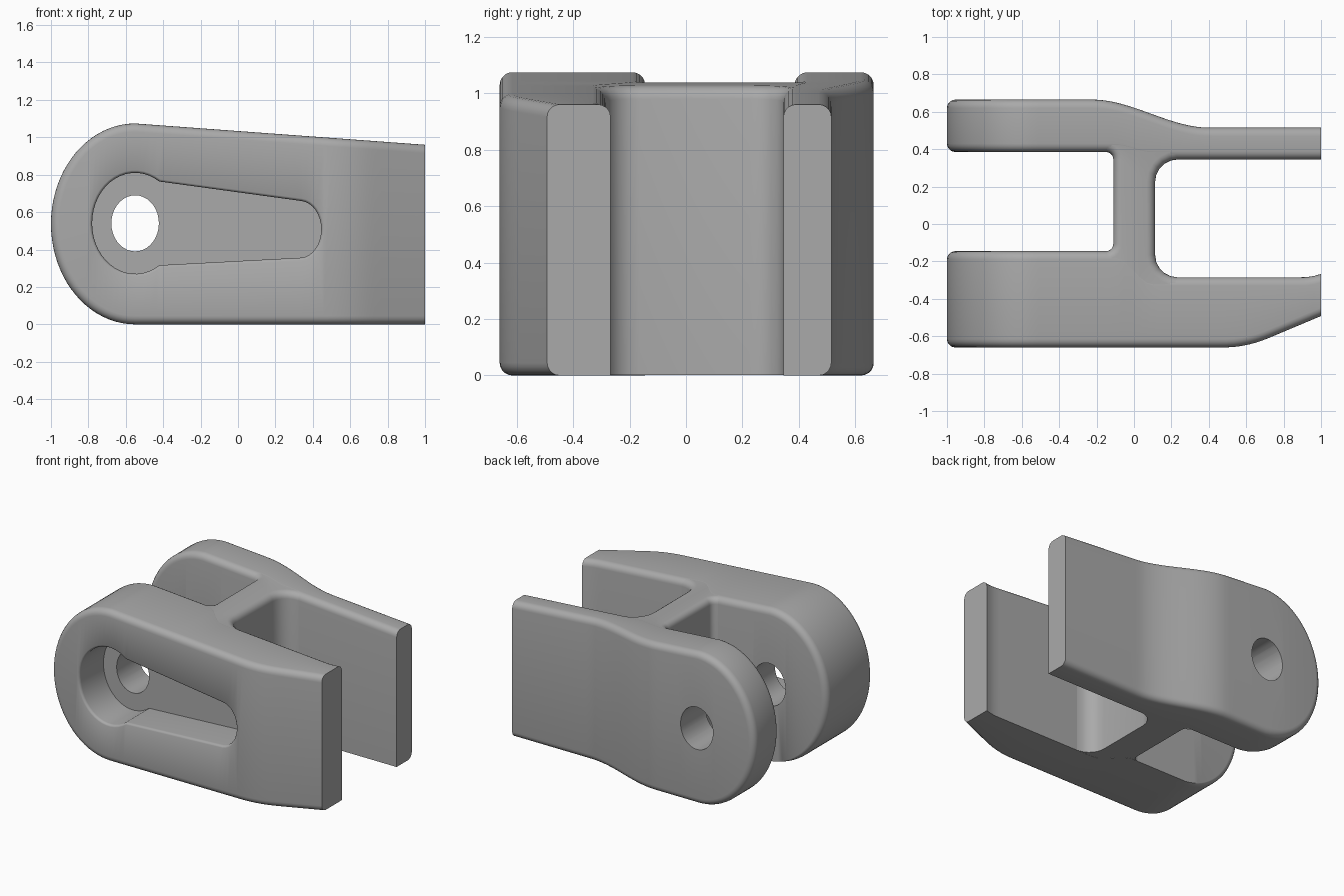
import bpy
import bmesh
from math import sin, cos, pi, radians

if "Cube" in bpy.data.objects:
    bpy.data.objects.remove(bpy.data.objects["Cube"])

grey = bpy.data.materials.new("cast grey")
grey.use_nodes = True
grey.diffuse_color = (0.4, 0.4, 0.4, 1)
grey.node_tree.nodes["Principled BSDF"].inputs["Base Color"].default_value = (0.4, 0.4, 0.4, 1)

# Shared dimensions
EYE_X, EYE_Z = -0.55, 0.537       # centre of the pin eye and rounded end
END_RX, END_RZ = 0.45, 0.537      # rounded end radii
ROUND = 0.045                     # edge rounding
STEPS = 5
QUARTER = [pi / 2 * k / STEPS for k in range(STEPS + 1)]


def top_z(x):
    return 1.074 - 0.0735 * (x - EYE_X)


def smooth(a, b, x):
    t = min(max((x - a) / (b - a), 0), 1)
    return t * t * (3 - 2 * t)


def skin(name, rings, cap_start=True, cap_end=True):
    """Bridge closed rings of points into one object."""
    bm = bmesh.new()
    loops = [[bm.verts.new(p) for p in ring] for ring in rings]
    n = len(loops[0])
    for a, b in zip(loops, loops[1:]):
        for i in range(n):
            j = (i + 1) % n
            bm.faces.new((a[i], a[j], b[j], b[i]))
    if cap_start:
        bm.faces.new(loops[0])
    if cap_end:
        bm.faces.new(loops[-1])
    bmesh.ops.remove_doubles(bm, verts=bm.verts, dist=1e-5)
    bmesh.ops.recalc_face_normals(bm, faces=bm.faces)
    mesh = bpy.data.meshes.new(name)
    bm.to_mesh(mesh)
    bm.free()
    mesh.materials.append(grey)
    obj = bpy.data.objects.new(name, mesh)
    bpy.context.collection.objects.link(obj)
    return obj


def activate(obj):
    bpy.ops.object.select_all(action='DESELECT')
    obj.select_set(True)
    bpy.context.view_layer.objects.active = obj


def cut(obj, cutter):
    activate(obj)
    mod = obj.modifiers.new("cut", 'BOOLEAN')
    mod.operation, mod.solver, mod.object = 'DIFFERENCE', 'EXACT', cutter
    bpy.ops.object.modifier_apply(modifier=mod.name)


# Side plates: rounded cross-sections lofted from the eye end to the square end
def plate(name, outer, inner):
    side = 1 if inner(0) > outer(0) else -1

    def point(column, face, in_side, theta, up, fade):
        kind, v = column
        d = ROUND * (1 - cos(theta)) * fade
        e = ROUND * (1 - sin(theta)) * in_side
        if kind == "arc":
            x = EYE_X - (END_RX - d) * cos(v)
            z = EYE_Z + up * (END_RZ - d) * sin(v)
        else:
            x = v
            z = top_z(x) - d if up > 0 else d
        return (x, face(x) + e, z)

    columns = [("arc", pi / 2 * i / 20) for i in range(21)]
    columns += [("bar", EYE_X + (1 - EYE_X) * i / 40) for i in range(1, 41)]
    rings = []
    for c in columns:
        fade = cos(c[1]) if c[0] == "arc" else 0     # inner lower edge stays crisp
        ring = [point(c, outer, side, t, 1, 1) for t in reversed(QUARTER)]
        ring += [point(c, inner, -side, t, 1, 1) for t in QUARTER]
        ring += [point(c, inner, -side, t, -1, fade) for t in reversed(QUARTER)]
        ring += [point(c, outer, side, t, -1, 1) for t in QUARTER]
        rings.append(ring)
    return skin(name, rings, cap_start=False)


def front_outer(x):
    if x < 0.48:
        return -0.66
    if x < 0.72:
        return -0.66 + 0.42 * (x - 0.48) ** 2 / 0.48
    return -0.66 + 0.42 * (x - 0.6)


def front_inner(x):
    return -0.145 - 0.14 * smooth(-0.1, 0.1, x) + 0.018 * max((x - 0.9) / 0.1, 0) ** 2


def back_outer(x):
    return 0.665 - 0.15 * smooth(-0.22, 0.4, x)


def back_inner(x):
    return 0.385 - 0.04 * smooth(-0.1, 0.1, x)


front_plate = plate("front_plate", front_outer, front_inner)
back_plate = plate("back_plate", back_outer, back_inner)


# Cross web with filleted corners and a rounded top edge
def corner(x, y, sx, sy, radius, d):
    """Quarter fillet running from the plate to the web face."""
    cx, cy = x + sx * radius, y + sy * radius
    return [(cx - sx * (radius + d) * sin(t), cy - sy * (radius + d) * cos(t)) for t in QUARTER]


def web_ring(d):
    right, left = 0.113, -0.11
    pts = corner(right, -0.285, 1, 1, 0.12, d)
    pts += reversed(corner(right, 0.345, 1, -1, 0.12, d))
    pts.append((0, 0.46))
    pts += corner(left, 0.385, -1, -1, 0.04, d)
    pts += reversed(corner(left, -0.145, -1, 1, 0.04, d))
    pts.append((0, -0.37))
    return pts


web_rings = [[(x, y, 0.001) for x, y in web_ring(0)]]
for t in QUARTER:
    drop = ROUND * (1 - sin(t)) + 0.001
    web_rings.append([(x, y, top_z(x) - drop) for x, y in web_ring(ROUND * (1 - cos(t)))])
cross_web = skin("cross_web", web_rings)


# Keyhole pocket in the front plate
def ellipse_arc(cx, cz, rx, rz, start, end, n):
    angles = [radians(start + (end - start) * i / n) for i in range(n + 1)]
    return [(cx + rx * cos(a), cz + rz * sin(a)) for a in angles]


def pocket_ring(y, grow):
    pts = ellipse_arc(EYE_X, 0.54, 0.23 + grow, 0.27 + grow, 56, 304, 32)
    pts += ellipse_arc(0.33, 0.508, 0.115 + grow, 0.152 + grow, -85, 85, 16)
    return [(x, y, z) for x, z in pts]


LIP = 0.02
rings = [pocket_ring(-0.8, LIP)]
rings += [pocket_ring(-0.641 - LIP * cos(t), LIP * (1 - sin(t))) for t in QUARTER]
rings.append(pocket_ring(-0.39, 0))
pocket_cutter = skin("pocket_cutter", rings)

# Pin hole through both plates
hole = ellipse_arc(EYE_X, 0.54, 0.127, 0.15, 0, 350, 35)
hole_cutter = skin("hole_cutter", [[(x, y, z) for x, z in hole] for y in (-1, 1)])

cut(front_plate, pocket_cutter)
cut(front_plate, hole_cutter)
cut(back_plate, hole_cutter)
for cutter in (pocket_cutter, hole_cutter):
    bpy.data.objects.remove(cutter)

for obj in (front_plate, back_plate, cross_web):
    activate(obj)
    bpy.ops.object.shade_smooth_by_angle(angle=radians(35))
